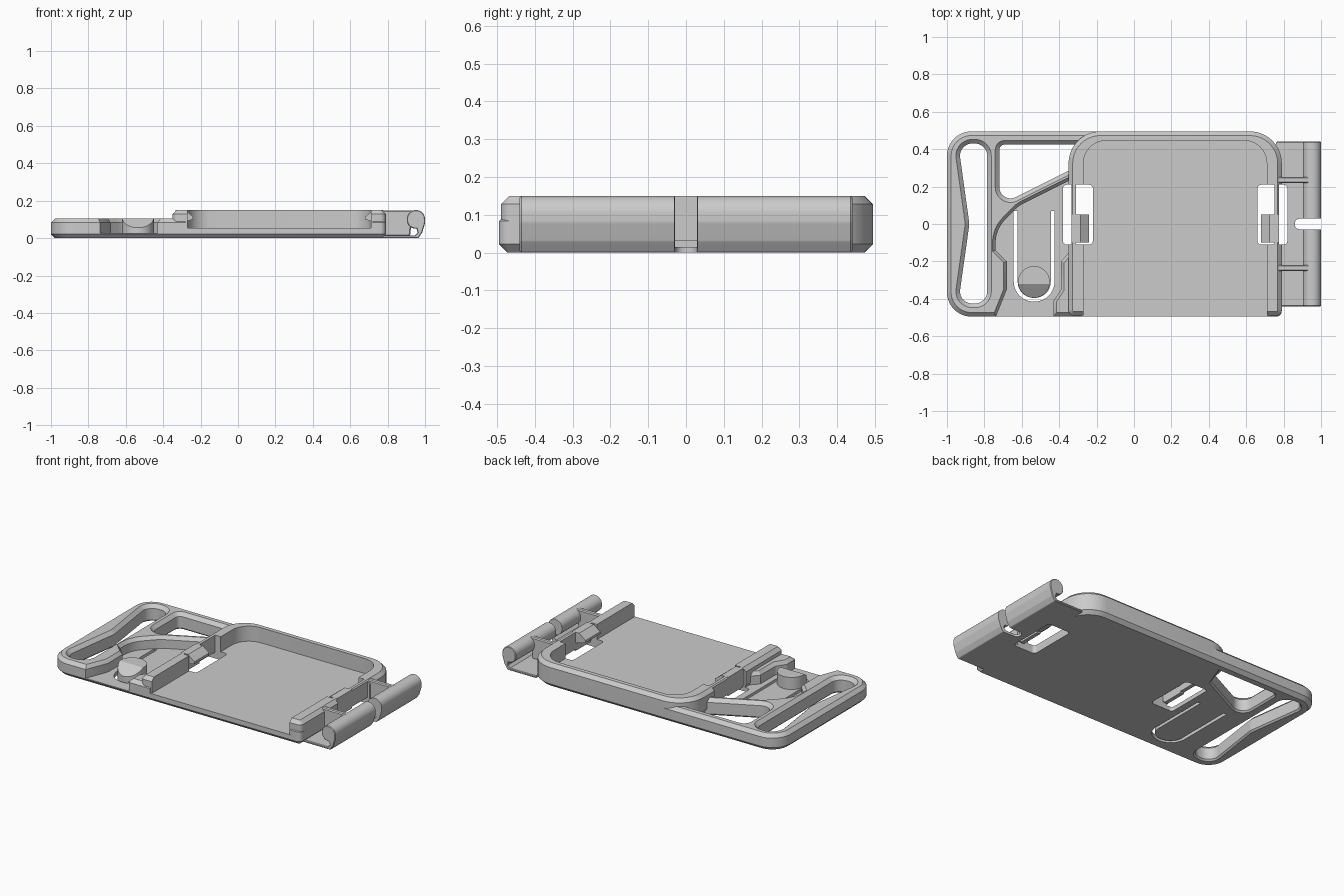
import bpy, bmesh, math
from mathutils import Vector

if "Cube" in bpy.data.objects:
    bpy.data.objects.remove(bpy.data.objects["Cube"], do_unlink=True)

grey = bpy.data.materials.new("plain_grey")
grey.use_nodes = True
GREY = (0.6, 0.6, 0.6, 1)
grey.diffuse_color = GREY
grey.node_tree.nodes["Principled BSDF"].inputs["Base Color"].default_value = GREY

MID = 0.22        # centre line of the tray
EDGE = 0.022      # chamfer size


def rounded(corners, steps=10):
    """Polygon from (x, y[, radius]) corners with true arc fillets, counter-clockwise."""
    out, n = [], len(corners)
    for i, c in enumerate(corners):
        p, r = Vector(c[:2]), c[2] if len(c) > 2 else 0
        if not r:
            out.append(p)
            continue
        a = (Vector(corners[i - 1][:2]) - p).normalized()
        b = (Vector(corners[(i + 1) % n][:2]) - p).normalized()
        half = a.angle(b) / 2
        t = r / math.tan(half)
        centre = p + (a + b).normalized() * (r / math.sin(half))
        va, vb = p + a * t - centre, p + b * t - centre
        start = math.atan2(va.y, va.x)
        turn = (math.atan2(vb.y, vb.x) - start + math.pi) % (2 * math.pi) - math.pi
        for k in range(steps + 1):
            ang = start + turn * k / steps
            out.append(centre + r * Vector((math.cos(ang), math.sin(ang))))
    area = sum(out[i - 1].x * p.y - out[i - 1].y * p.x for i, p in enumerate(out))
    return out if area > 0 else out[::-1]


def inset(pts, d):
    """Move every edge inwards by d."""
    res = []
    for i, p in enumerate(pts):
        e1 = (p - pts[i - 1]).normalized()
        e2 = (pts[(i + 1) % len(pts)] - p).normalized()
        n1, n2 = Vector((-e1.y, e1.x)), Vector((-e2.y, e2.x))
        res.append(p + (n1 + n2) * (d / (1 + n1.dot(n2))))
    return res


def loft(name, corners, layers, along_y=False):
    """Solid through copies of an outline at (height, inset) layers."""
    pts = rounded(corners)
    bm = bmesh.new()
    rings = []
    for h, d in layers:
        rings.append([bm.verts.new((q.x, h, q.y) if along_y else (q.x, q.y, h))
                      for q in inset(pts, d)])
    for lo, hi in zip(rings, rings[1:]):
        for i in range(len(pts)):
            bm.faces.new((lo[i - 1], lo[i], hi[i], hi[i - 1]))
    bm.faces.new(rings[0])
    bm.faces.new(rings[-1])
    bmesh.ops.recalc_face_normals(bm, faces=bm.faces)
    mesh = bpy.data.meshes.new(name)
    bm.to_mesh(mesh)
    bm.free()
    mesh.materials.append(grey)
    obj = bpy.data.objects.new(name, mesh)
    bpy.context.collection.objects.link(obj)
    return obj


def cut(obj, corners, layers):
    """Subtract a lofted cutter, trying each solver until one gives a solid."""
    cutter = loft("cutter", corners, layers)
    cutter.hide_render = True
    mod = obj.modifiers.new("cut", 'BOOLEAN')
    mod.operation, mod.object = 'DIFFERENCE', cutter
    result = None
    for solver in ('EXACT', 'MANIFOLD', 'FLOAT'):
        mod.solver = solver
        bpy.context.view_layer.update()
        evaluated = obj.evaluated_get(bpy.context.evaluated_depsgraph_get())
        mesh = bpy.data.meshes.new_from_object(evaluated)
        if len(mesh.polygons):
            result = mesh
            break
    obj.modifiers.remove(mod)
    if result:
        obj.data = result
    bpy.data.objects.remove(cutter, do_unlink=True)


def rect(x0, x1, y0, y1, r=0):
    return [(x0, y0, r), (x1, y0, r), (x1, y1, r), (x0, y1, r)]


def mirrored(corners):
    return [(2 * MID - c[0],) + tuple(c[1:]) for c in corners]


THROUGH = [(-0.05, 0), (0.3, 0)]
FLARED = [(-0.02, -0.03), (0.01, 0), (0.083, 0), (0.123, -0.04)]

# Base plate with chamfered rim
base = loft("base_plate",
            [(-1, -0.495, 0.13), (0.79, -0.495, 0.03), (0.79, 0.495, 0.17), (-1, 0.495, 0.13)],
            [(0, EDGE), (EDGE, 0), (0.083, 0), (0.105, EDGE)])

# Tray floor recess, open at the front
cut(base, [(-0.28, -0.6), (0.72, -0.6), (0.72, 0.456, 0.12), (-0.28, 0.456, 0.12)],
    [(0.053, 0), (0.2, 0)])

# Strap slot with a bowed outer side
cut(base, [(-0.785, -0.425, 0.065), (-0.785, 0.43, 0.065), (-0.94, 0.43, 0.065),
           (-0.88, 0, 0.1), (-0.94, -0.425, 0.065)], FLARED)

# Corner opening above the diagonal arm
cut(base, [(-0.72, 0.425, 0.03), (-0.72, 0.1, 0.06), (-0.34, 0.29), (-0.29, 0.425)], FLARED)

# Low pocket around the spring tongue
cut(base, [(-0.33, 0.24), (-0.62, 0.095, 0.18), (-0.74, -0.03, 0.18), (-0.74, -0.14),
           (-0.68, -0.2), (-0.68, -0.35), (-0.76, -0.55), (-0.43, -0.55), (-0.43, -0.41),
           (-0.39, -0.35), (-0.39, -0.2), (-0.345, -0.15)],
    [(0.027, 0), (0.083, 0), (0.123, -0.03)])

# U-shaped gap that frees the tongue
cut(base, [(-0.643, 0.07), (-0.643, -0.415, 0.107), (-0.425, -0.415, 0.107), (-0.425, 0.07),
           (-0.445, 0.07), (-0.445, -0.395, 0.086), (-0.622, -0.395, 0.086), (-0.622, 0.07)],
    THROUGH)

# Side windows in the tray floor
window = rect(-0.38, -0.22, -0.11, 0.21, 0.02)
for shape in (window, mirrored(window)):
    cut(base, shape, THROUGH)

# Tray wall, open at the front and thinned beside the windows
wall = loft("tray_wall",
            [(-0.35, -0.49, 0.03), (0.79, -0.49, 0.03), (0.79, 0.495, 0.17), (-0.35, 0.495, 0.17)],
            [(0.04, 0), (0.128, 0), (0.15, EDGE)])
cut(wall, [(-0.27, -0.6), (0.71, -0.6), (0.71, 0.446, 0.12), (-0.27, 0.446, 0.12)], THROUGH)
for x0, x1 in ((-0.4, -0.335), (-0.31, -0.2)):
    notch = rect(x0, x1, -0.11, 0.21)
    cut(wall, notch, THROUGH)
    cut(wall, mirrored(notch), THROUGH)

# Snap clips on both side walls
hook = [(-0.335, 0.03), (-0.31, 0.03), (-0.31, 0.08), (-0.24, 0.1), (-0.24, 0.115),
        (-0.285, 0.15), (-0.335, 0.15)]
parts = [base, wall]
for side, shape in (("right", hook), ("left", mirrored(hook))):
    parts.append(loft(side + "_snap_clip", shape, [(-0.1, 0), (0.05, 0)], True))

# Push button with a sloped front half
button = loft("push_button", rect(-0.62, -0.45, -0.395, -0.225, 0.0849), [(0.01, 0), (0.105, 0)])
bm = bmesh.new()
bm.from_mesh(button.data)
bmesh.ops.bisect_plane(bm, geom=bm.verts[:] + bm.edges[:] + bm.faces[:], clear_outer=True,
                       plane_co=(0, -0.32, 0.105), plane_no=(0, -0.66, 1))
bmesh.ops.holes_fill(bm, edges=[e for e in bm.edges if e.is_boundary])
bmesh.ops.recalc_face_normals(bm, faces=bm.faces)
bm.to_mesh(button.data)
bm.free()
parts.append(button)

# Hinge leaf with a rolled barrel, split in the middle
hinge = loft("hinge_barrel",
             [(0.76, 0), (0.965, 0, 0.01), (0.985, 0.03, 0.02), (1, 0.08, 0.03), (1, 0.15, 0.048),
              (0.903, 0.15, 0.047), (0.903, 0.055, 0.045), (0.955, 0.05), (0.96, 0.03),
              (0.945, 0.015), (0.76, 0.015)],
             [(-0.44, 0.004), (-0.436, 0), (0.436, 0), (0.44, 0.004)], True)
cut(hinge, [(0.86, -0.028, 0.025), (1.1, -0.032), (1.1, 0.032), (0.86, 0.028, 0.025)], THROUGH)
cut(hinge, mirrored(window), THROUGH)
parts.append(hinge)

# Ribs bracing the barrel against the tray
for side, y in (("front", -0.235), ("back", 0.235)):
    parts.append(loft(side + "_hinge_rib", [(0.77, 0.01), (0.92, 0.01), (0.935, 0.148), (0.77, 0.148)],
                      [(y - 0.016, 0.006), (y - 0.01, 0), (y + 0.01, 0), (y + 0.016, 0.006)], True))

for part in parts:
    bpy.ops.object.select_all(action='DESELECT')
    part.select_set(True)
    bpy.context.view_layer.objects.active = part
    bpy.ops.object.shade_smooth_by_angle(angle=math.radians(30))
